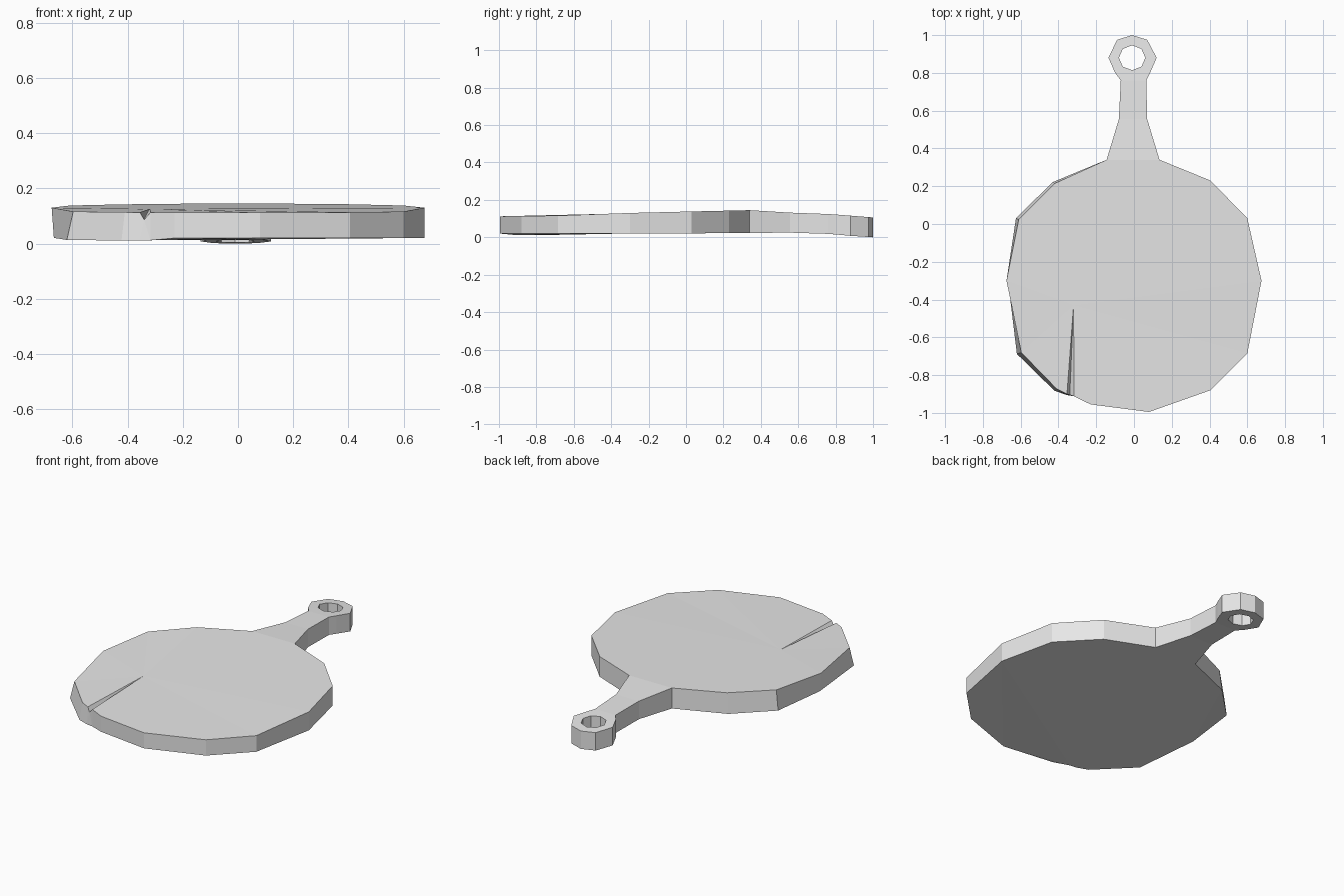
import bpy, bmesh, math
from mathutils import Vector

if "Cube" in bpy.data.objects:
    bpy.data.objects.remove(bpy.data.objects["Cube"])


def lerp_table(table, v):
    """Piecewise-linear lookup in a list of (position, value)."""
    for (a, za), (b, zb) in zip(table, table[1:]):
        if v <= b:
            return za + (zb - za) * max(0, (v - a) / (b - a))
    return table[-1][1]


# Gentle bow of the board along its length
TOP = [(-1, .112), (-.68, .116), (-.3, .13), (.03, .138), (.34, .145),
       (.55, .132), (.77, .124), (1, .106)]
BOTTOM = [(-1, .02), (.03, .021), (.55, .025), (.77, .018), (.88, .008), (1, 0)]

# Outline, counter-clockwise from the handle end; the crack sits between its two lips
right = [(-.01, 1), (-.09, .975), (-.135, .88), (-.10, .80), (-.07, .76),
         (-.08, .555), (-.145, .34), (-.42, .215), (-.61, .025), (-.675, -.30),
         (-.597, -.68), (-.41, -.872)]
crack_left, crack_tip, crack_right = (-.355, -.90), (-.32, -.43), (-.317, -.912)
left = [(-.23, -.955), (.08, -.995), (.405, -.88), (.60, -.685), (.675, -.30),
        (.60, .03), (.405, .23), (.135, .34), (.07, .555), (.065, .76),
        (.085, .80), (.12, .88), (.07, .975)]
outline = right + [crack_left, crack_right] + left

# Lower edge bulges slightly on the worn left side: index -> (dx, dy, dz)
worn = {7: (-.012, .006, 0), 8: (-.015, .005, 0), 9: (.008, 0, 0),
        10: (-.023, -.008, -.007), 11: (-.012, -.01, -.009),
        12: (-.003, -.005, -.009), 13: (0, 0, -.008)}

hole = [(-.01 + .07 * math.sin(k * math.pi / 4),
         .88 + .066 * math.cos(k * math.pi / 4)) for k in range(8)]

bm = bmesh.new()


def top_vert(p):
    return bm.verts.new((p[0], p[1], lerp_table(TOP, p[1])))


def bottom_vert(p, d=(0, 0, 0)):
    return bm.verts.new(Vector((p[0], p[1], lerp_table(BOTTOM, p[1]))) + Vector(d))


def loop_edges(vs):
    return [bm.edges.get((a, b)) or bm.edges.new((a, b))
            for a, b in zip(vs, vs[1:] + vs[:1])]


top = [top_vert(p) for p in outline]
low = [bottom_vert(p, worn.get(i, (0, 0, 0))) for i, p in enumerate(outline)]
hole_top = [top_vert(p) for p in hole]
hole_low = [bottom_vert(p) for p in hole]
tip = top_vert(crack_tip)
valley = bm.verts.new((-.34, -.905, .087))

# Top and bottom faces with the hanging hole left open
i_lip = len(right)
top_ring = top[:i_lip + 1] + [tip] + top[i_lip + 1:]
for ring, inner, n in ((top_ring, hole_top, 1), (low, hole_low, -1)):
    bmesh.ops.triangle_fill(bm, use_beauty=True, normal=(0, 0, n),
                            edges=loop_edges(ring) + loop_edges(inner))

# Outer wall, with a V cut where the crack reaches the rim
count = len(top)
for i in range(count):
    j = (i + 1) % count
    if i == i_lip:
        bm.faces.new((low[i], low[j], valley))
        bm.faces.new((low[i], valley, top[i]))
        bm.faces.new((low[j], top[j], valley))
    else:
        bm.faces.new((low[i], low[j], top[j], top[i]))

# Crack walls
bm.faces.new((top[i_lip], valley, tip))
bm.faces.new((valley, top[i_lip + 1], tip))

# Hole wall
for i in range(8):
    j = (i + 1) % 8
    bm.faces.new((hole_low[i], hole_low[j], hole_top[j], hole_top[i]))

bmesh.ops.recalc_face_normals(bm, faces=bm.faces[:])
mesh = bpy.data.meshes.new("cutting_board")
bm.to_mesh(mesh)
bm.free()

material = bpy.data.materials.new("light grey")
material.diffuse_color = (.8, .8, .8, 1)
material.use_nodes = True
material.node_tree.nodes["Principled BSDF"].inputs["Base Color"].default_value = material.diffuse_color
mesh.materials.append(material)
board = bpy.data.objects.new("cutting_board", mesh)
bpy.context.collection.objects.link(board)
